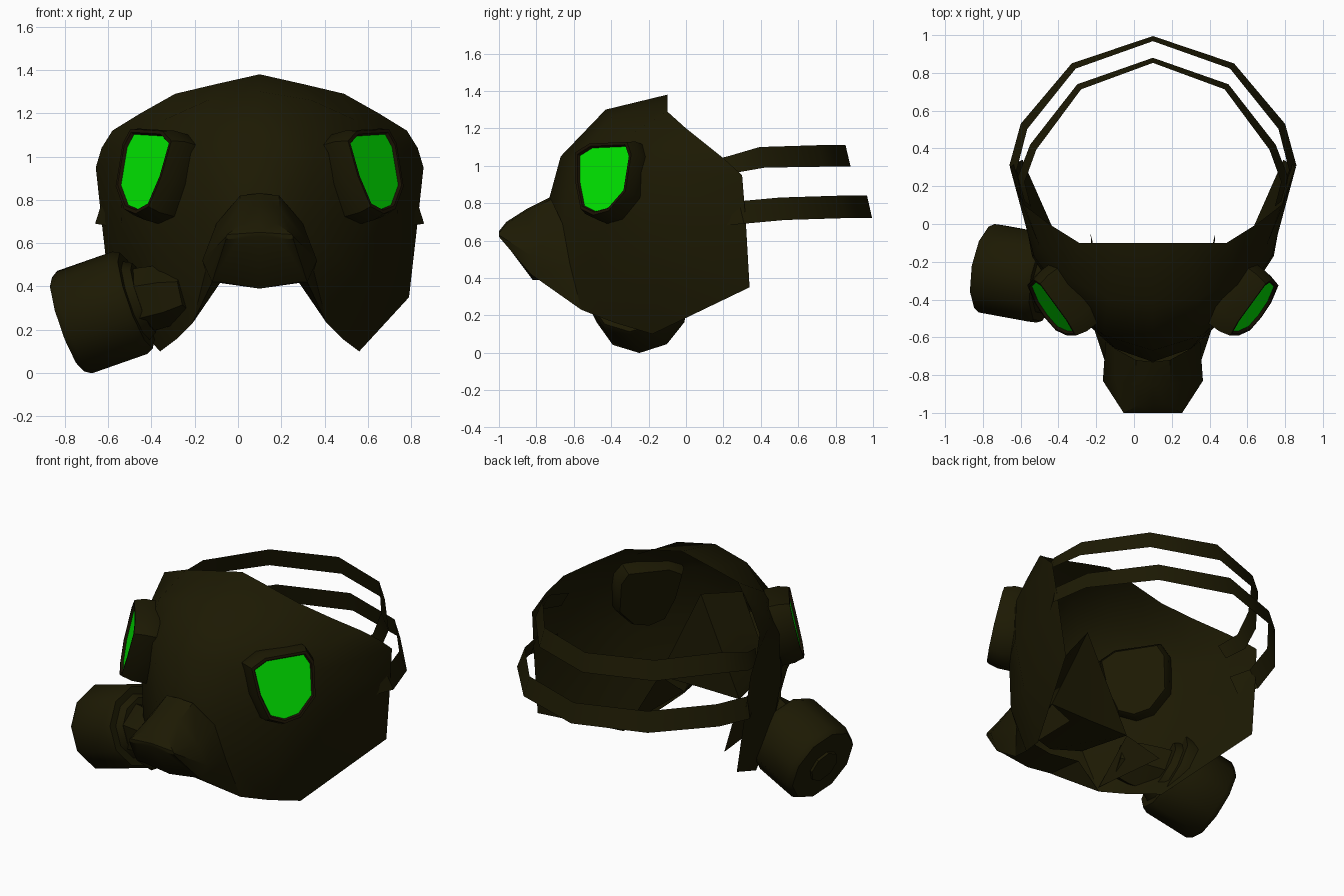
import bpy
import bmesh
import math
from mathutils import Vector

MID = 0.1  # the face is symmetric about this x

cube = bpy.data.objects.get("Cube")
if cube:
    bpy.data.objects.remove(cube, do_unlink=True)


def material(name, colour):
    mat = bpy.data.materials.new(name)
    mat.use_nodes = True
    mat.diffuse_color = (*colour, 1)
    shader = mat.node_tree.nodes["Principled BSDF"]
    shader.inputs["Base Color"].default_value = (*colour, 1)
    return mat


OLIVE = material("dark olive rubber", (0.012, 0.010, 0.001))
BROWN = material("dark brown rim", (0.010, 0.006, 0.001))
GREEN = material("green lens", (0.0, 0.8, 0.0))


def finish(name, bm, mats, mirrored=False, closed=False):
    """Turn a bmesh into a smooth-by-angle object, mirrored on demand."""
    bmesh.ops.remove_doubles(bm, verts=bm.verts, dist=0.0005)
    if closed:
        bmesh.ops.recalc_face_normals(bm, faces=bm.faces)
    mesh = bpy.data.meshes.new(name)
    bm.to_mesh(mesh)
    bm.free()
    for mat in mats:
        mesh.materials.append(mat)
    obj = bpy.data.objects.new(name, mesh)
    bpy.context.collection.objects.link(obj)
    if mirrored:
        obj.location.x = MID
        mirror = obj.modifiers.new("Mirror", "MIRROR")
        mirror.use_clip = True
    for other in bpy.context.selected_objects:
        other.select_set(False)
    obj.select_set(True)
    bpy.context.view_layer.objects.active = obj
    bpy.ops.object.shade_smooth_by_angle(angle=math.radians(40))


def grid(rows, skip=lambda r, c: False):
    """Skin neighbouring rows of points with quads."""
    bm = bmesh.new()
    verts = [[bm.verts.new(p) for p in row] for row in rows]
    for r in range(len(rows) - 1):
        for c in range(len(rows[r]) - 1):
            if not skip(r, c):
                bm.faces.new((verts[r][c], verts[r + 1][c],
                              verts[r + 1][c + 1], verts[r][c + 1]))
    return bm


def loft(rings):
    """Skin closed rings and cap both ends; returns bmesh and face groups."""
    bm = bmesh.new()
    verts = [[bm.verts.new(p) for p in ring] for ring in rings]
    count = len(rings[0])
    groups = [[bm.faces.new(verts[0])]]
    for a, b in zip(verts, verts[1:]):
        groups.append([bm.faces.new((a[i], a[(i + 1) % count],
                                     b[(i + 1) % count], b[i]))
                       for i in range(count)])
    groups.append([bm.faces.new(list(reversed(verts[-1])))])
    return bm, groups


def turned(name, start, end, profile, sides, spin=0.0):
    """Turn (position, radius) pairs around the axis from start to end."""
    start, end = Vector(start), Vector(end)
    turn = (end - start).to_track_quat("Z", "Y")
    rings = []
    for along, radius in profile:
        centre = start.lerp(end, along)
        ring = []
        for i in range(sides):
            angle = spin + math.tau * i / sides
            offset = Vector((math.cos(angle), math.sin(angle), 0)) * radius
            ring.append(centre + turn @ offset)
        rings.append(ring)
    bm, _ = loft(rings)
    finish(name, bm, [OLIVE], closed=True)


# Face shell: rows from the crown down, columns from the middle to the rear
shell = [
    [(0, -.1, 1.38), (.2, -.1, 1.335), (.39, -.1, 1.29),
     (.55, 0, 1.2), (.68, .1, 1.12)],
    [(0, -.43, 1.3), (.24, -.4, 1.26), (.44, -.29, 1.17),
     (.6, -.12, 1.08), (.73, .2, 1.04)],
    [(0, -.67, 1.05), (.26, -.59, 1.03), (.47, -.39, .98),
     (.63, -.17, .96), (.757, .3, .95)],
    [(0, -.73, .83), (.2, -.66, .69), (.49, -.4, .72),
     (.64, -.17, .7), (.73, .32, .7)],
    [(0, -.72, .6), (.25, -.62, .47), (.46, -.42, .42),
     (.59, -.15, .4), (.69, .34, .35)],
    [(0, -.6, .4), (.31, -.56, .23), (.38, -.38, .16),
     (.46, -.18, .1), (.69, .34, .35)],
]
finish("face_shell", grid(shell, lambda r, c: r >= 3 and c == 0),
       [OLIVE], mirrored=True)

# Snout: half rings from the face out to the blunt tip
snout = [
    [(0, -.73, .83), (.09, -.72, .82), (.2, -.66, .69), (.25, -.62, .47),
     (.31, -.56, .23), (.21, -.62, .42), (0, -.62, .39)],
    [(0, -.85, .77), (.09, -.85, .76), (.2, -.83, .63), (.265, -.83, .52),
     (.22, -.83, .42), (.18, -.83, .42), (0, -.82, .39)],
    [(0, -.96, .7), (.08, -.96, .69), (.15, -1, .64), (.155, -1, .63),
     (.155, -1, .62), (.1, -1, .62), (0, -1, .63)],
    [(0, -1, .65)] * 7,
]
finish("snout", grid(snout), [OLIVE], mirrored=True)

# Inner cup: wedge running back from the snout to a flat triangular end
cup = [
    [(0, -.28, .46)] * 3,
    [(0, -.29, 1.04), (.277, -.275, .46), (0, -.28, .46)],
    [(0, -.7, .9), (.24, -.63, .5), (0, -.62, .42)],
]
finish("inner_cup", grid(cup), [OLIVE], mirrored=True)

# Chin flaps: pointed tabs between the inner cup and the lower edge
flap = [[(.277, -.275, .46), (.3, -.55, .25)],
        [(.33, -.05, .23), (.33, -.05, .23)]]
finish("chin_flaps", grid(flap), [OLIVE], mirrored=True)

# Eyepieces: lens outline scaled and pushed along the lens direction
outline = [(-.175, .12), (-.1, .162), (.12, .17), (.155, .11), (.15, -.07),
           (.065, -.165), (-.02, -.185), (-.1, -.155), (-.15, -.03)]
outward = Vector((.78, -.58, .22)).normalized()
across = Vector((0, 0, 1)).cross(outward).normalized()
upward = outward.cross(across)
eye_centre = Vector((.55, -.45, .94))


def eye_ring(scale, depth):
    return [eye_centre + across * s * scale + upward * h * scale
            + outward * depth for s, h in outline]


bm, groups = loft([eye_ring(*step) for step in (
    (1, -.015), (1.04, 0), (1.13, 0), (1.22, -.06), (1.22, -.16),
    (1.1, -.2))])
for face in groups[0]:
    face.material_index = 2
for face in groups[1] + groups[2]:
    face.material_index = 1
finish("eyepieces", bm, [OLIVE, BROWN, GREEN], mirrored=True, closed=True)

# Filter canister on the right cheek, with its connector and end plug
inner, outer = (-.47, -.29, .335), (-.77, -.235, .23)
turned("filter_canister", inner, outer,
       [(0, .235), (.1, .25), (.95, .25), (1.05, .23)], 10, 0.3)
turned("filter_plug", inner, outer, [(.9, .1), (1.1, .1)], 8)
turned("filter_connector", (-.23, -.42, .38), (-.5, -.29, .325),
       [(0, .11), (.3, .14), (.7, .15), (1, .15)], 6, 0.4)
turned("filter_collar", inner, outer, [(-.12, .17), (.05, .2)], 10, 0.3)


# Head straps: flat bands round the back of the head, leaning inward
def strap(name, path):
    low = [(x, y, z) for x, y, z, height in path]
    high = [(x * .95, y - .027, z + height) for x, y, z, height in path]
    finish(name, grid([high, low]), [OLIVE], mirrored=True)


strap("lower_strap", [(.70, .2, .68, .11), (.76, .31, .69, .12),
                      (.70, .53, .71, .12), (.43, .85, .72, .12),
                      (0, .995, .72, .12)])
strap("upper_strap", [(.68, .12, .94, .08), (.715, .25, .96, .09),
                      (.65, .42, .99, .11), (.4, .74, .995, .115),
                      (0, .88, .995, .115)])
